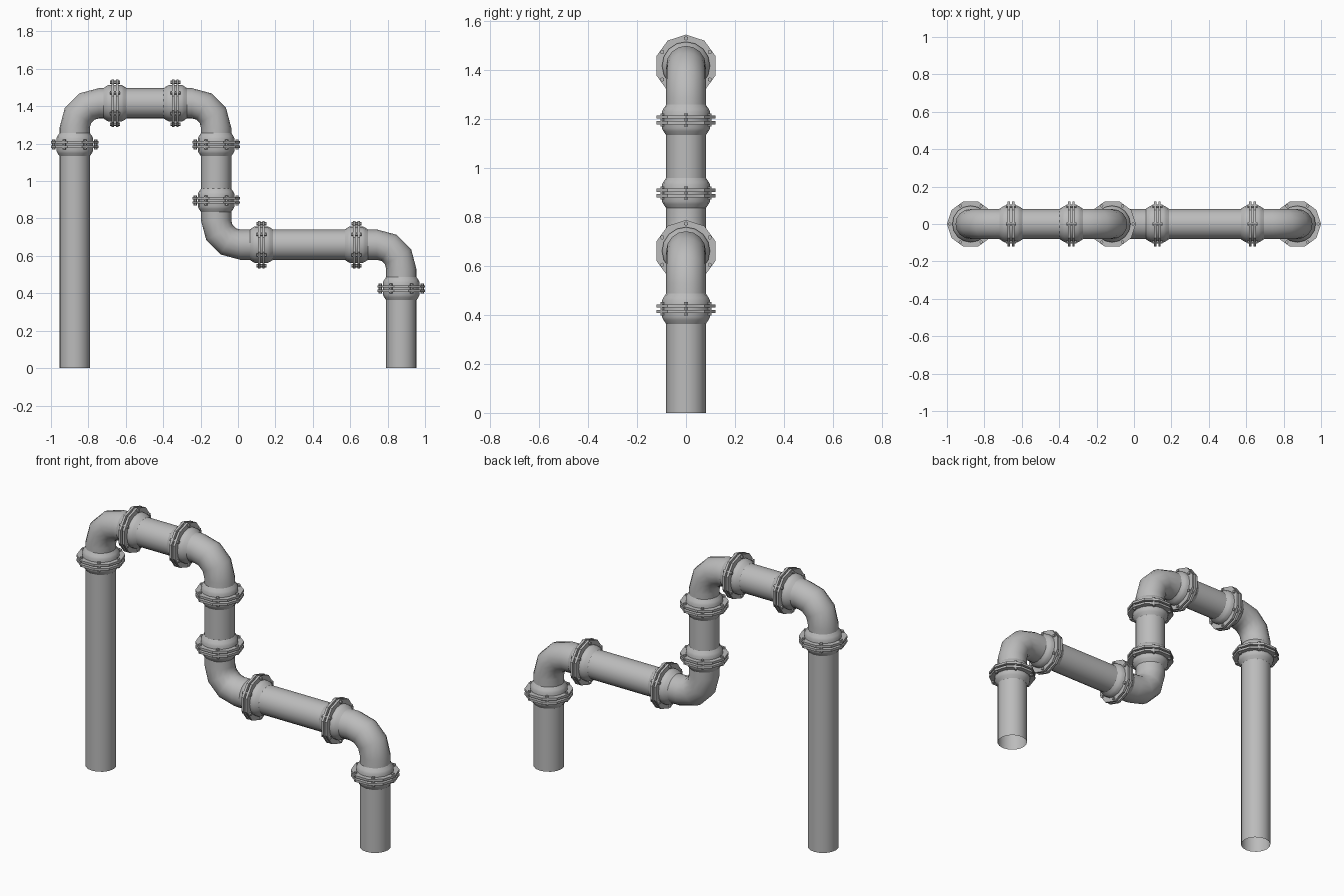
import bpy, bmesh, math
from mathutils import Vector

cube = bpy.data.objects.get("Cube")
if cube:
    bpy.data.objects.remove(cube)

metal = bpy.data.materials.new("grey_metal")
metal.use_nodes = True
metal.diffuse_color = (0.5, 0.5, 0.5, 1)
metal.node_tree.nodes["Principled BSDF"].inputs["Base Color"].default_value = (0.5, 0.5, 0.5, 1)

PIPE_R = 0.081
BEND_R = 0.13
Y = Vector((0, 1, 0))


def tube(bm, stations, sides, closed=False, caps=False):
    """Skin rings given as (centre, tangent, radius); tangents lie in the xz plane."""
    rings = []
    for centre, tangent, radius in stations:
        u = Y.cross(tangent).normalized()
        rings.append([bm.verts.new(centre + radius * (math.cos(a) * u + math.sin(a) * Y))
                      for a in (2 * math.pi * i / sides for i in range(sides))])
    pairs = list(zip(rings, rings[1:]))
    if closed:
        pairs.append((rings[-1], rings[0]))
    for a, b in pairs:
        for i in range(sides):
            j = (i + 1) % sides
            bm.faces.new((a[i], a[j], b[j], b[i]))
    if caps:
        bm.faces.new(rings[0])
        bm.faces.new(rings[-1])


def finish(bm, name, angle):
    bmesh.ops.recalc_face_normals(bm, faces=bm.faces)
    mesh = bpy.data.meshes.new(name)
    bm.to_mesh(mesh)
    bm.free()
    obj = bpy.data.objects.new(name, mesh)
    bpy.context.collection.objects.link(obj)
    mesh.materials.append(metal)
    bpy.ops.object.select_all(action='DESELECT')
    obj.select_set(True)
    bpy.context.view_layer.objects.active = obj
    bpy.ops.object.shade_smooth_by_angle(angle=math.radians(angle))


def straight_pipe(name, a, b):
    bm = bmesh.new()
    t = (b - a).normalized()
    tube(bm, [(a, t, PIPE_R), (b, t, PIPE_R)], 16)
    finish(bm, name, 40)


def elbow(name, a, corner, b):
    bm = bmesh.new()
    t0, t1 = (corner - a).normalized(), (b - corner).normalized()
    hub = corner + BEND_R * (t1 - t0)
    stations = [(a, t0, PIPE_R)]
    for i in range(4):
        c, s = math.cos(i * math.pi / 6), math.sin(i * math.pi / 6)
        stations.append((hub + BEND_R * (s * t0 - c * t1), c * t0 + s * t1, PIPE_R))
    stations.append((b, t1, PIPE_R))
    tube(bm, stations, 16)
    finish(bm, name, 40)


def coupling(number, centre, axis):
    # flared collar
    bm = bmesh.new()
    half = [(0.062, PIPE_R), (0.046, 0.092), (0.034, 0.098), (0.006, 0.098)]
    profile = [(-t, r) for t, r in half] + half[::-1]
    tube(bm, [(centre + t * axis, axis, r) for t, r in profile], 16)
    finish(bm, f"collar_{number}", 40)
    # twin bolted plates
    bm = bmesh.new()
    for side in (-1, 1):
        tube(bm, [(centre + side * t * axis, axis, r) for t, r in
                  ((0.005, 0.09), (0.005, 0.127), (0.018, 0.127), (0.018, 0.09))],
             10, closed=True)
    finish(bm, f"flange_plates_{number}", 20)
    # ring of six bolts
    bm = bmesh.new()
    u = Y.cross(axis)
    for i in range(6):
        a = i * math.pi / 3
        p = centre + 0.112 * (math.cos(a) * u + math.sin(a) * Y)
        tube(bm, [(p + t * axis, axis, 0.009) for t in (-0.027, 0.027)], 6, caps=True)
    finish(bm, f"flange_bolts_{number}", 20)


# Pipe run: ends and corners, with the joints before and after each corner
def P(x, z):
    return Vector((x, 0, z))


start, end = P(-0.873, 0), P(0.873, 0)
bends = [
    (P(-0.873, 1.195), P(-0.873, 1.416), P(-0.657, 1.416)),
    (P(-0.335, 1.416), P(-0.117, 1.416), P(-0.117, 1.195)),
    (P(-0.117, 0.897), P(-0.117, 0.66), P(0.125, 0.66)),
    (P(0.633, 0.66), P(0.873, 0.66), P(0.873, 0.425)),
]

previous = start
for n, (a, corner, b) in enumerate(bends, 1):
    straight_pipe(f"straight_pipe_{n}", previous, a)
    elbow(f"elbow_{n}", a, corner, b)
    coupling(2 * n - 1, a, (corner - a).normalized())
    coupling(2 * n, b, (b - corner).normalized())
    previous = b
straight_pipe("straight_pipe_end", previous, end)
